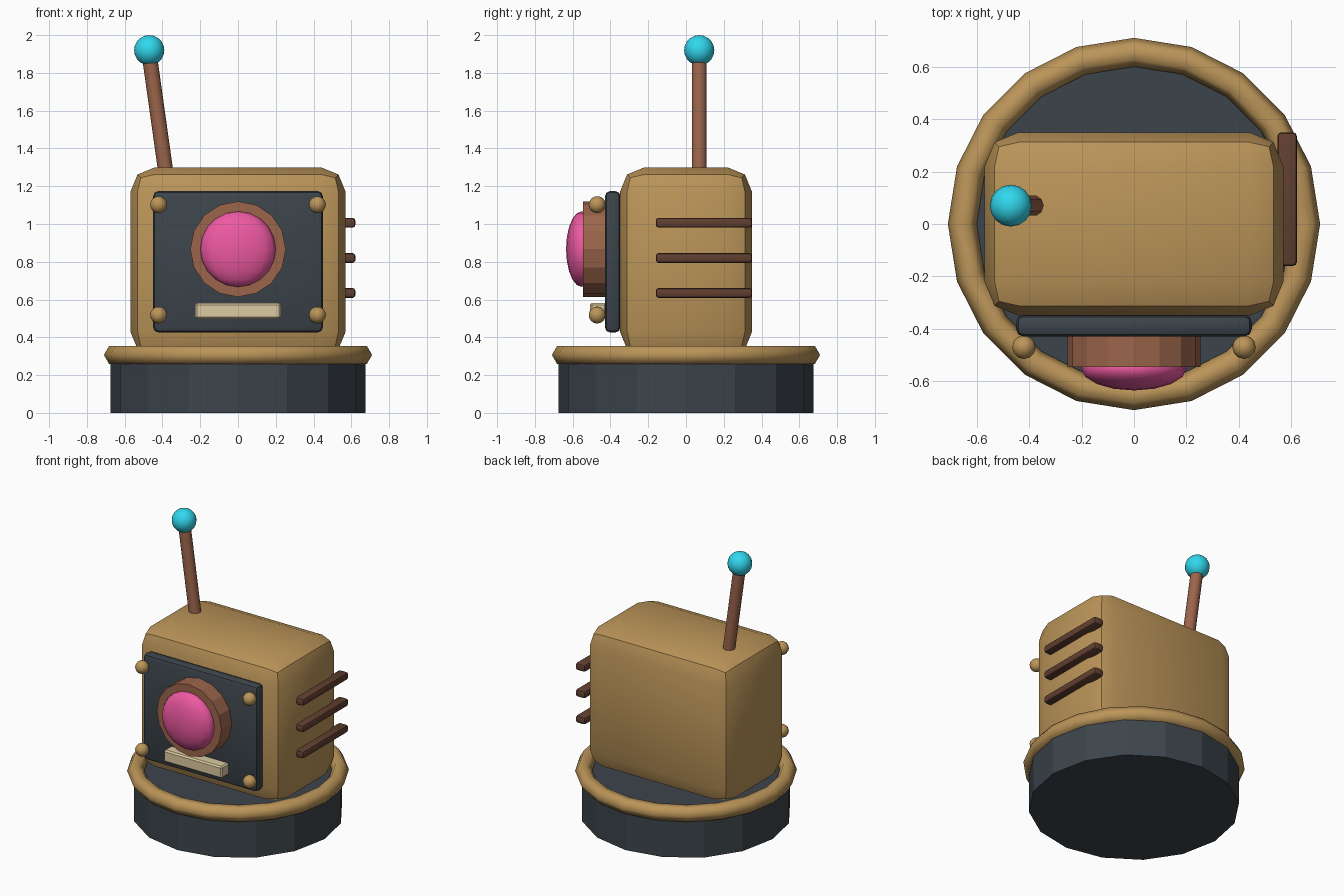
import bpy
from math import radians
from mathutils import Vector

if "Cube" in bpy.data.objects:
    bpy.data.objects.remove(bpy.data.objects["Cube"])


def mat(name, r, g, b):
    m = bpy.data.materials.new(name)
    m.diffuse_color = (r, g, b, 1)
    m.use_nodes = True
    m.node_tree.nodes["Principled BSDF"].inputs["Base Color"].default_value = m.diffuse_color
    return m


BRASS = mat("brass", 0.50, 0.30, 0.10)
SLATE = mat("slate", 0.045, 0.058, 0.07)
COPPER = mat("copper", 0.33, 0.13, 0.07)
BROWN = mat("dark_brown", 0.12, 0.05, 0.03)
PINK = mat("pink", 0.85, 0.10, 0.36)
CYAN = mat("cyan", 0.03, 0.68, 0.85)
CREAM = mat("cream", 0.72, 0.60, 0.36)


def finish(name, material, smooth=None):
    ob = bpy.context.object
    ob.name = name
    ob.data.materials.append(material)
    if smooth == "all":
        bpy.ops.object.shade_smooth()
    elif smooth:
        bpy.ops.object.shade_smooth_by_angle(angle=radians(smooth))
    return ob


def box(name, center, size, bevel, segments, material):
    bpy.ops.mesh.primitive_cube_add(size=1, location=center)
    ob = bpy.context.object
    ob.scale = size
    bpy.ops.object.transform_apply(location=False, rotation=False, scale=True)
    mod = ob.modifiers.new("bevel", 'BEVEL')
    mod.width, mod.segments = bevel, segments
    bpy.ops.object.modifier_apply(modifier=mod.name)
    return finish(name, material, 30)


def rod(name, a, b, radius, sides, material, smooth=None):
    a, b = Vector(a), Vector(b)
    bpy.ops.mesh.primitive_cylinder_add(vertices=sides, radius=radius, depth=(b - a).length,
                                        location=(a + b) / 2)
    ob = bpy.context.object
    ob.rotation_euler = (b - a).to_track_quat('Z', 'Y').to_euler()
    return finish(name, material, smooth)


def ball(name, center, radii, material, segments=16, rings=10):
    bpy.ops.mesh.primitive_uv_sphere_add(segments=segments, ring_count=rings, radius=1,
                                         location=center)
    bpy.context.object.scale = radii
    bpy.ops.object.transform_apply(location=False, rotation=False, scale=True)
    return finish(name, material, "all")


# Round base with its rim
rod("base", (0, 0, 0), (0, 0, 0.30), 0.675, 16, SLATE)
bpy.ops.mesh.primitive_torus_add(major_segments=20, minor_segments=6, major_radius=0.655,
                                 minor_radius=0.055, location=(0, 0, 0.307))
finish("base_rim", BRASS, "all")

# Housing and front panel
box("housing", (0, 0, 0.80), (1.14, 0.70, 1.0), 0.13, 2, BRASS)
box("front_panel", (0, -0.388, 0.80), (0.90, 0.084, 0.75), 0.03, 2, SLATE)

# Lens ring, lens and label plate
rod("lens_ring", (0, -0.40, 0.867), (0, -0.545, 0.867), 0.253, 16, COPPER)
ball("lens", (0, -0.552, 0.867), (0.20, 0.083, 0.20), PINK)
box("label_plate", (0, -0.465, 0.54), (0.455, 0.085, 0.085), 0.01, 1, CREAM)

# Panel bolts
for x in (-0.42, 0.42):
    for z in (0.518, 1.102):
        ball("panel_bolt", (x, -0.47, z), (0.045,) * 3, BRASS, 12, 8)

# Side vent bars
for z in (0.635, 0.82, 1.007):
    box("vent_bar", (0.584, 0.095, z), (0.075, 0.51, 0.052), 0.015, 2, BROWN)

# Tilted antenna with ball tip
rod("antenna_rod", (-0.372, 0.07, 1.20), (-0.47, 0.07, 1.90), 0.04, 10, COPPER, 40)
ball("antenna_tip", (-0.47, 0.07, 1.92), (0.08,) * 3, CYAN)
